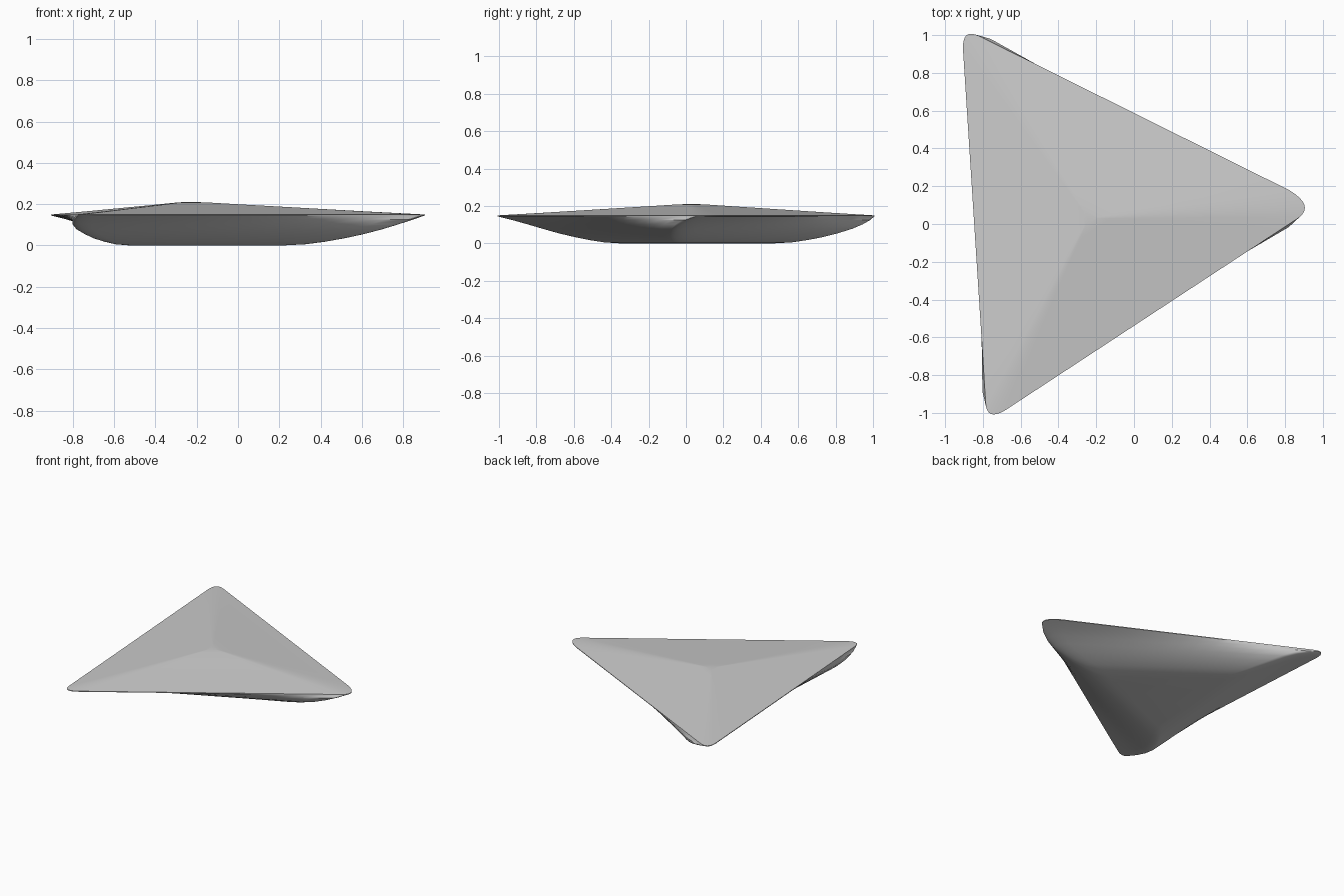
import bpy, bmesh, math
from mathutils import Vector

cube = bpy.data.objects.get("Cube")
if cube:
    bpy.data.objects.remove(cube, do_unlink=True)

grey = bpy.data.materials.new("plain_grey")
grey.use_nodes = True
colour = (0.6, 0.6, 0.6, 1)
grey.diffuse_color = colour
grey.node_tree.nodes["Principled BSDF"].inputs["Base Color"].default_value = colour

# Rounded corners as (start, control, end), counter-clockwise
corners = [[Vector(p) for p in c] for c in (
    ((0.875, 0.035), (0.955, 0.10), (0.82, 0.18)),
    ((-0.82, 0.995), (-0.912, 1.04), (-0.905, 0.92)),
    ((-0.785, -0.95), (-0.779, -1.045), (-0.68, -0.985)))]
centre = Vector((-0.24, 0.03))
ARC, SIDE = 8, 14


def outline():
    """Triangle with rounded corners and evenly divided sides."""
    points = []
    for i, (a, c, b) in enumerate(corners):
        for k in range(ARC):
            t = k / ARC
            points.append(a * (1 - t) ** 2 + c * 2 * t * (1 - t) + b * t * t)
        following = corners[(i + 1) % 3][0]
        points += [b.lerp(following, k / SIDE) for k in range(SIDE)]
    return points


def twisted(p, scale, degrees):
    """Shrink a point towards the centre and turn it clockwise."""
    d = (p - centre) * scale
    a = math.radians(-degrees)
    return (centre.x + d.x * math.cos(a) - d.y * math.sin(a),
            centre.y + d.x * math.sin(a) + d.y * math.cos(a))


# Rings from the flat underside up to the peak: scale, twist, height
rings = [
    (0.40, 10, 0.0), (0.50, 10, 0.006), (0.58, 9.5, 0.018), (0.66, 9, 0.034),
    (0.74, 8, 0.054), (0.82, 7, 0.078), (0.89, 5.2, 0.103), (0.95, 2.8, 0.126),
    (1.0, 0, 0.145), (1.0, 0, 0.15), (0.75, 0, 0.165), (0.5, 0, 0.181),
    (0.25, 0, 0.197), (0.10, 0, 0.207), (0.04, 0, 0.21)]

bm = bmesh.new()
shape = outline()
loops = [[bm.verts.new((*twisted(p, s, turn), z)) for p in shape]
         for s, turn, z in rings]
n = len(shape)
for low, high in zip(loops, loops[1:]):
    for i in range(n):
        j = (i + 1) % n
        bm.faces.new((low[i], low[j], high[j], high[i]))
bm.faces.new(loops[0][::-1])
bm.faces.new(loops[-1])
bmesh.ops.recalc_face_normals(bm, faces=bm.faces)

# Triangular hull with its low peaked cover
mesh = bpy.data.meshes.new("triangular_hull")
bm.to_mesh(mesh)
bm.free()
mesh.materials.append(grey)
hull = bpy.data.objects.new("triangular_hull", mesh)
bpy.context.collection.objects.link(hull)
bpy.ops.object.select_all(action='DESELECT')
bpy.context.view_layer.objects.active = hull
hull.select_set(True)
bpy.ops.object.shade_smooth_by_angle(angle=math.radians(30))
